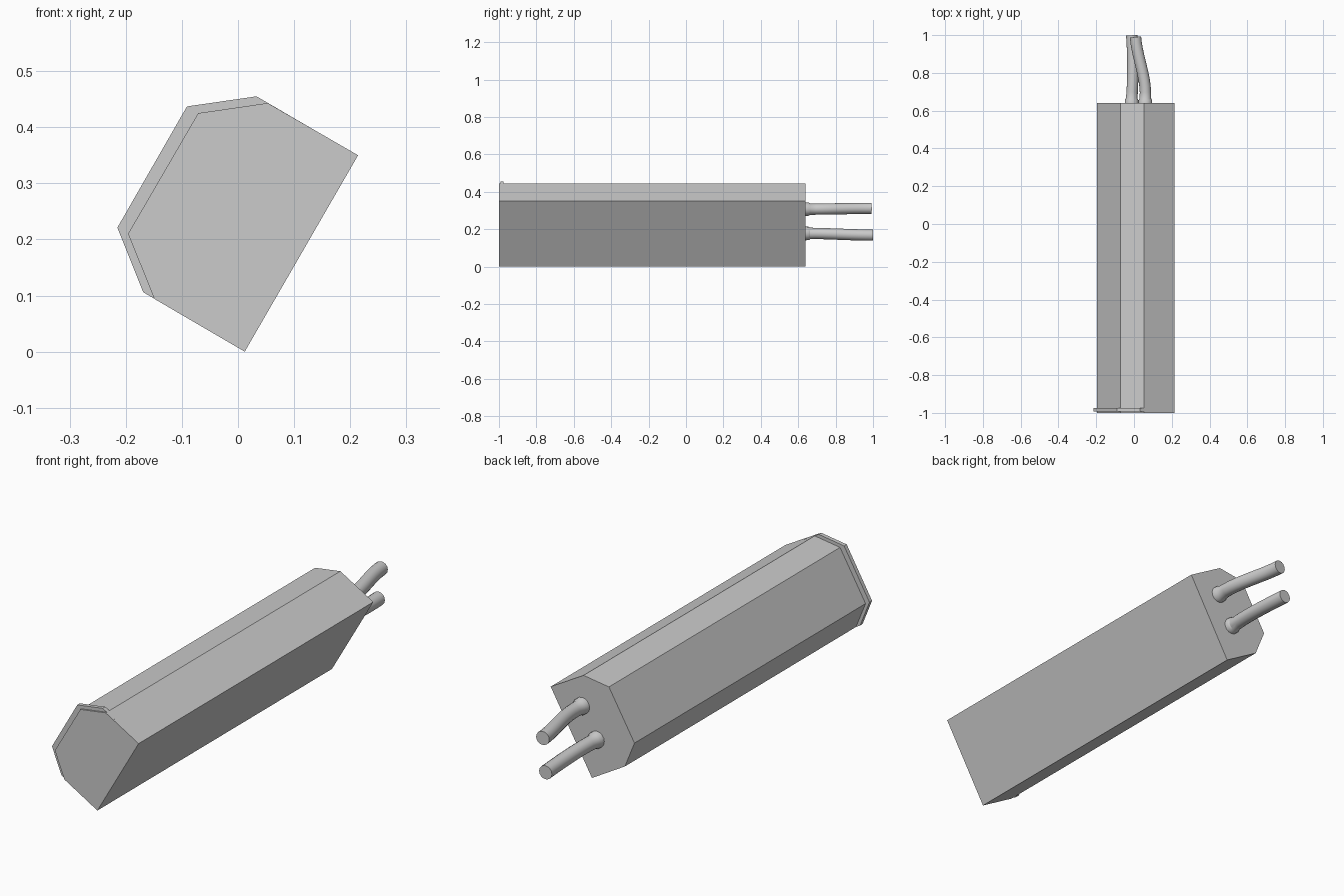
import bpy, bmesh

if "Cube" in bpy.data.objects:
    bpy.data.objects.remove(bpy.data.objects["Cube"])

# Shared tilted hexagonal outline (x, z)
BODY = [(0.012, 0.0), (0.214, 0.35), (0.053, 0.443),
        (-0.071, 0.425), (-0.196, 0.21), (-0.149, 0.094)]
# Lip outline: follows the two wide faces, stands proud of the other three
LIP = [(0.012, 0.0005), (0.2135, 0.35), (0.033, 0.455),
       (-0.091, 0.437), (-0.215, 0.221), (-0.169, 0.106)]


def prism(name, outline, y0, y1):
    bm = bmesh.new()
    face = bm.faces.new([bm.verts.new((x, y0, z)) for x, z in outline])
    ext = bmesh.ops.extrude_face_region(bm, geom=[face])
    verts = [g for g in ext["geom"] if isinstance(g, bmesh.types.BMVert)]
    bmesh.ops.translate(bm, verts=verts, vec=(0, y1 - y0, 0))
    bmesh.ops.recalc_face_normals(bm, faces=bm.faces)
    mesh = bpy.data.meshes.new(name)
    bm.to_mesh(mesh)
    bm.free()
    obj = bpy.data.objects.new(name, mesh)
    bpy.context.collection.objects.link(obj)
    return obj


def cable(name, points):
    """Round cable through (x, y, z, radius) points, converted to mesh."""
    curve = bpy.data.curves.new(name, 'CURVE')
    curve.dimensions = '3D'
    curve.bevel_depth = 1.0
    curve.bevel_resolution = 6
    curve.use_fill_caps = True
    spline = curve.splines.new('POLY')
    spline.points.add(len(points) - 1)
    for p, (x, y, z, r) in zip(spline.points, points):
        p.co = (x, y, z, 1)
        p.radius = r
    obj = bpy.data.objects.new(name, curve)
    bpy.context.collection.objects.link(obj)
    bpy.ops.object.select_all(action='DESELECT')
    obj.select_set(True)
    bpy.context.view_layer.objects.active = obj
    bpy.ops.object.convert(target='MESH')
    bpy.ops.object.shade_smooth_by_angle()


def path(start, end, y_end, bow):
    """S-shaped run from the back face with a short flared root."""
    y0 = 0.63
    pts = [(*[start[0], y0, start[1]], 0.037), (start[0], 0.655, start[1], 0.036),
           (start[0], 0.664, start[1], 0.031)]
    for i in range(1, 11):
        t = i / 10
        s = t * t * (3 - 2 * t)
        x = start[0] + (end[0] - start[0]) * s + bow * 4 * t * (1 - t)
        z = start[1] + (end[1] - start[1]) * s
        pts.append((x, 0.664 + (y_end - 0.664) * t, z, 0.03))
    return pts


# Long case and thin front lip
prism("case", BODY, -1.0, 0.64)
prism("front_lip", LIP, -0.993, -0.975)

# Two cables leaving the back
cable("upper_cable", path((0.06, 0.307), (0.008, 0.311), 0.99, 0.006))
cable("lower_cable", path((-0.012, 0.177), (-0.012, 0.168), 0.999, 0.006))
